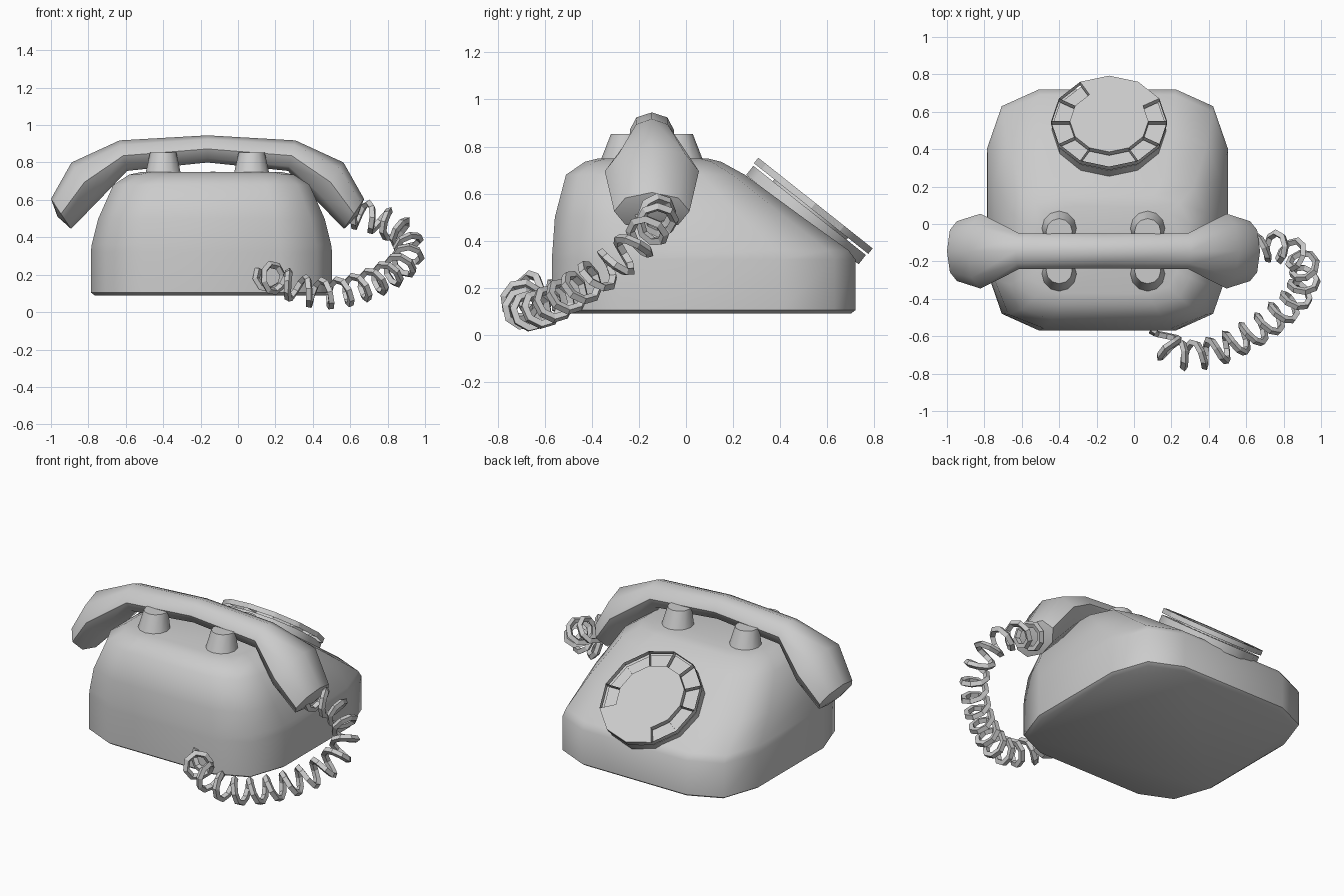
import bpy, bmesh, math
from mathutils import Vector, Matrix

if "Cube" in bpy.data.objects:
    bpy.data.objects.remove(bpy.data.objects["Cube"])

CX, CY = -0.142, -0.145   # body centre line, handset centre line


def finish(name, bm, angle=35):
    bmesh.ops.recalc_face_normals(bm, faces=bm.faces[:])
    me = bpy.data.meshes.new(name)
    bm.to_mesh(me)
    bm.free()
    for p in me.polygons:
        p.use_smooth = True
    me.set_sharp_from_angle(angle=math.radians(angle))
    ob = bpy.data.objects.new(name, me)
    bpy.context.collection.objects.link(ob)
    return ob


def loft(name, rings, tips=(None, None), angle=35):
    """Skin a list of closed rings; ends are capped flat or with a tip point."""
    bm = bmesh.new()
    rows = [[bm.verts.new(p) for p in r] for r in rings]
    n = len(rows[0])
    for a, b in zip(rows, rows[1:]):
        for i in range(n):
            bm.faces.new((a[i], a[(i + 1) % n], b[(i + 1) % n], b[i]))
    for row, tip in ((rows[0], tips[0]), (rows[-1], tips[1])):
        if tip is None:
            bm.faces.new(row)
        else:
            t = bm.verts.new(tip)
            for i in range(n):
                bm.faces.new((row[i], row[(i + 1) % n], t))
    return finish(name, bm, angle)


# Body: rounded-corner rings, the dial side sloping back
def body_ring(z, hx, y0, y1):
    sx, sy = hx / 0.645, (y1 - y0) / 1.29
    corner = [(0, 0.32), (0.08, 0.09), (0.28, 0)]
    right = [(hx - dx * sx, y0 + dy * sy) for dx, dy in reversed(corner)]
    right += [(hx - dx * sx, y1 - dy * sy) for dx, dy in corner]
    pts = right + [(-x, y) for x, y in reversed(right)]
    return [(CX + x, y, z) for x, y in pts]


loft("body", [body_ring(*r) for r in (
    (0.09, 0.625, -0.55, 0.70), (0.105, 0.645, -0.57, 0.72),
    (0.32, 0.645, -0.57, 0.72), (0.36, 0.64, -0.567, 0.69),
    (0.50, 0.605, -0.557, 0.495), (0.68, 0.525, -0.51, 0.25),
    (0.735, 0.44, -0.43, 0.15), (0.75, 0.37, -0.37, 0.09))], angle=50)


# Cradle posts: four tapered posts leaning towards the handset
def circle(x, y, z, r, n=12):
    return [(x + r * math.cos(math.tau * i / n), y + r * math.sin(math.tau * i / n), z)
            for i in range(n)]


for i, x in enumerate((-0.40, 0.073)):
    for side, s in (("front", -1), ("back", 1)):
        loft(f"cradle_{side}_{i + 1}", [circle(x, CY + s * 0.127, 0.72, 0.099),
                                        circle(x, CY + s * 0.104, 0.853, 0.07)])


# Handset: octagonal sections given by top point, bottom point, half width
def section(tx, tz, bx, bz, w):
    mx, mz, ux, uz = (tx + bx) / 2, (tz + bz) / 2, (tx - bx) / 2, (tz - bz) / 2
    ring = []
    for k in range(8):
        c, s = math.cos(math.tau * k / 8), math.sin(math.tau * k / 8)
        ring.append((mx + ux * c - 0.163, CY + w * s, mz + uz * c))
    return ring


half = [(0.47, 0.918, 0.43, 0.755, 0.095), (0.727, 0.80, 0.588, 0.59, 0.20),
        (0.837, 0.605, 0.73, 0.445, 0.16)]
profile = [(-a, b, -c, d, w) for a, b, c, d, w in reversed(half)]
profile += [(0, 0.945, 0, 0.80, 0.093)] + half
loft("handset", [section(*p) for p in profile],
     tips=((-0.965, CY, 0.51), (0.639, CY, 0.51)), angle=50)


# Dial: tilted base disc, finger plate with nine openings, centre disc
tilt = (Matrix.Translation((-0.133, 0.55, 0.56))
        @ Matrix.Rotation(math.radians(-38.4), 4, 'X'))


def disc(name, r, z0, z1):
    loft(name, [circle(0, 0, z0, r), circle(0, 0, z1, r)]).matrix_world = tilt


disc("dial_base", 0.305, -0.09, -0.04)
disc("dial_hub", 0.20, -0.05, -0.004)

bm = bmesh.new()
outer = [bm.verts.new(p) for p in circle(0, 0, 0, 0.31)]
inner = [bm.verts.new(p) for p in circle(0, 0, 0, 0.21)]
band = [bm.faces.new((outer[i], outer[(i + 1) % 12], inner[(i + 1) % 12], inner[i]))
        for i in range(12)]
center = bm.faces.new(inner)
holes = [f for i, f in enumerate(band) if i not in (1, 2, 3)]
bmesh.ops.inset_individual(bm, faces=holes, thickness=0.018)
bmesh.ops.delete(bm, geom=holes, context='FACES')
bmesh.ops.recalc_face_normals(bm, faces=bm.faces[:])
if center.normal.z < 0:
    bmesh.ops.reverse_faces(bm, faces=bm.faces[:])
solid = bmesh.ops.extrude_face_region(bm, geom=bm.faces[:], use_keep_orig=True)
for v in solid["geom"]:
    if isinstance(v, bmesh.types.BMVert):
        v.co.z -= 0.03
finish("finger_plate", bm).matrix_world = tilt

# Cord: centre path from handset to the body's front, wound into a coil
path = [Vector(p) for p in (
    (0.58, -0.14, 0.53), (0.66, -0.13, 0.52), (0.77, -0.12, 0.485), (0.88, -0.18, 0.42),
    (0.915, -0.27, 0.33), (0.87, -0.39, 0.245), (0.73, -0.52, 0.16),
    (0.55, -0.63, 0.105), (0.40, -0.69, 0.105), (0.26, -0.70, 0.15),
    (0.18, -0.66, 0.185), (0.165, -0.56, 0.19))]


def spline_points(p, steps=20):
    p = [p[0] * 2 - p[1]] + p + [p[-1] * 2 - p[-2]]
    for i in range(1, len(p) - 2):
        a, b, c, d = p[i - 1:i + 3]
        for s in range(steps):
            t = s / steps
            yield 0.5 * (2 * b + (c - a) * t + (2 * a - 5 * b + 4 * c - d) * t * t
                         + (3 * b - a - 3 * c + d) * t ** 3)
    yield p[-2]


dense = list(spline_points(path))
total = sum((b - a).length for a, b in zip(dense, dense[1:]))
TURNS, STEPS = 15, 8
count = TURNS * STEPS
coil, travelled, up = [], 0.0, Vector((0, 0, 1))
for a, b in zip(dense, dense[1:]):
    seg = (b - a).length
    tan = (b - a).normalized()
    up = (up - tan * up.dot(tan)).normalized()
    side = tan.cross(up)
    while len(coil) <= count and len(coil) * total / count <= travelled + seg + 1e-6:
        k = len(coil)
        ang = math.tau * k / STEPS
        base = a + tan * (k * total / count - travelled)
        coil.append(base + (up * math.cos(ang) + side * math.sin(ang)) * 0.07)
    travelled += seg

cu = bpy.data.curves.new("coiled_cord", 'CURVE')
cu.dimensions = '3D'
cu.bevel_depth = 0.02
cu.bevel_resolution = 0
cu.use_fill_caps = True
sp = cu.splines.new('POLY')
sp.points.add(len(coil) - 1)
for pt, co in zip(sp.points, coil):
    pt.co = (*co, 1)
sp.use_smooth = False
bpy.context.collection.objects.link(bpy.data.objects.new("coiled_cord", cu))
